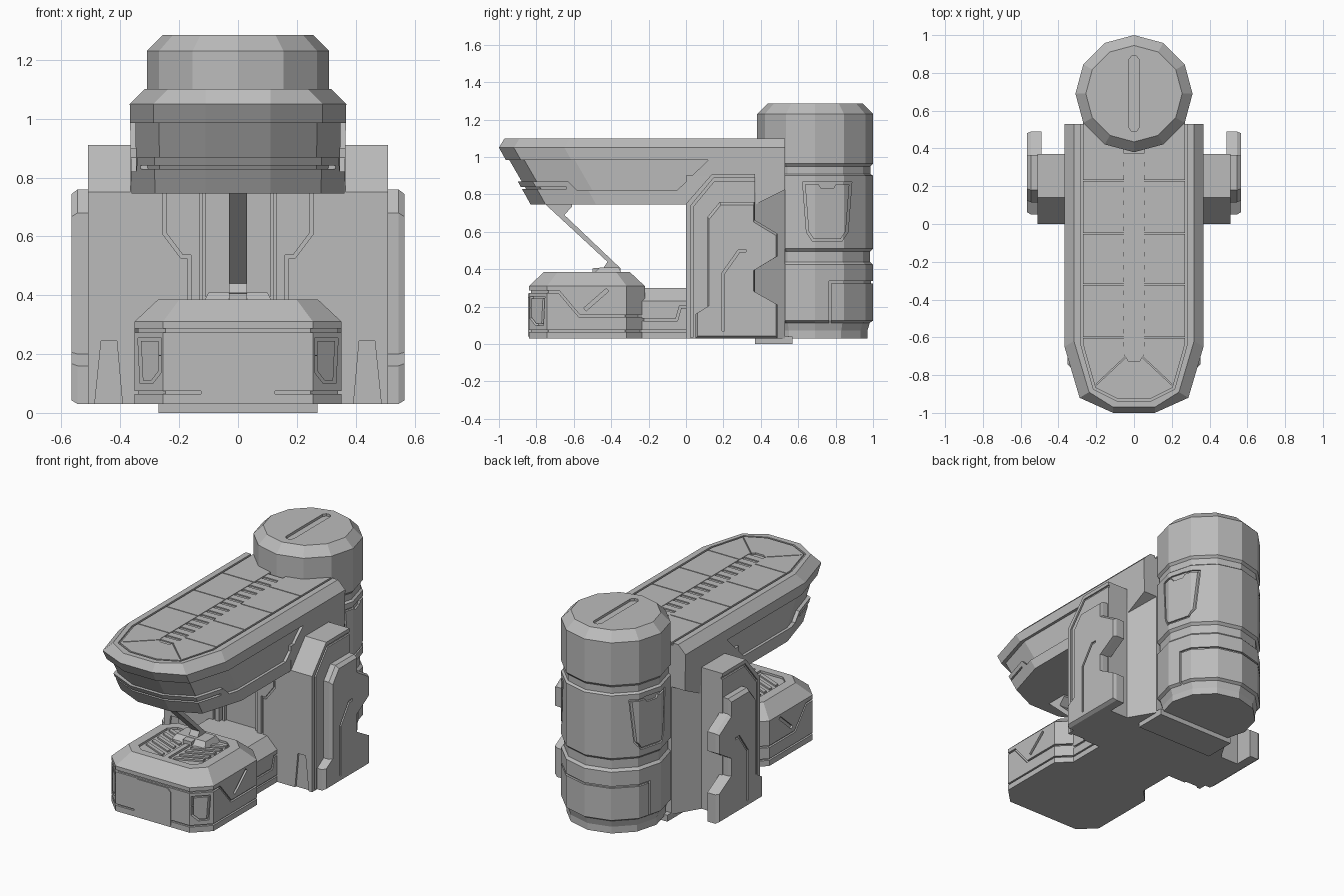
import bpy, bmesh, math
from mathutils import Vector

if "Cube" in bpy.data.objects:
    bpy.data.objects.remove(bpy.data.objects["Cube"])

grey = bpy.data.materials.new("plain_grey")
grey.use_nodes = True
grey.diffuse_color = (0.5, 0.5, 0.5, 1)
grey.node_tree.nodes["Principled BSDF"].inputs["Base Color"].default_value = (0.5, 0.5, 0.5, 1)


def loft(name, rings):
    """Closed solid through a stack of rings with equal point counts."""
    bm = bmesh.new()
    rows = [[bm.verts.new(p) for p in ring] for ring in rings]
    n = len(rows[0])
    for a, b in zip(rows, rows[1:]):
        for i in range(n):
            bm.faces.new((a[i], a[(i + 1) % n], b[(i + 1) % n], b[i]))
    bm.faces.new(rows[0][::-1])
    bm.faces.new(rows[-1])
    bmesh.ops.recalc_face_normals(bm, faces=bm.faces)
    me = bpy.data.meshes.new(name)
    bm.to_mesh(me)
    bm.free()
    me.materials.append(grey)
    ob = bpy.data.objects.new(name, me)
    bpy.context.collection.objects.link(ob)
    return ob


def place(p, axis, d):
    return {"x": (d, *p), "y": (p[0], d, p[1]), "z": (*p, d)}[axis]


def prism(name, pts, axis, a, b):
    return loft(name, [[place(p, axis, d) for p in pts] for d in (a, b)])


def rect(x0, x1, y0, y1):
    return [(x0, y0), (x1, y0), (x1, y1), (x0, y1)]


def mirror(half):
    """Complete a right-hand outline across the centre plane."""
    return half + [(-x, y) for x, y in reversed(half)]


def cut(target, pts, axis, a, b):
    tool = prism("cutter", pts, axis, a, b)
    tool.hide_render = True
    m = target.modifiers.new("cut", "BOOLEAN")
    m.operation, m.solver, m.object = "DIFFERENCE", "EXACT", tool
    me = bpy.data.meshes.new_from_object(target.evaluated_get(bpy.context.evaluated_depsgraph_get()))
    target.modifiers.clear()
    target.data = me
    bpy.data.objects.remove(tool)


def strip(pts, width, closed=False):
    """Outline of a mitred line, for engraved grooves."""
    p = [Vector(q) for q in pts]
    if closed:
        mid, d = (p[0] + p[-1]) / 2, (p[0] - p[-1]).normalized()
        p = [mid + d * 0.001] + p + [mid - d * 0.001]
    left, right = [], []
    for i, q in enumerate(p):
        d0 = (q - p[i - 1]).normalized() if i else (p[1] - q).normalized()
        d1 = (p[i + 1] - q).normalized() if i < len(p) - 1 else d0
        n0, n1 = Vector((-d0.y, d0.x)), Vector((-d1.y, d1.x))
        m = (n0 + n1).normalized()
        off = m * (width / 2 / m.dot(n0))
        left.append(tuple(q + off))
        right.append(tuple(q - off))
    return left + right[::-1]


def groove(target, pts, axis, a, b, width=0.012, closed=False):
    cut(target, strip(pts, width, closed), axis, a, b)


# Upper deck: engraved shell over a slightly smaller core
def deck_ring(z, w, shift, rear):
    half = [(w, rear), (w, shift - 0.65), (w - 0.08, shift - 0.92), (0.11, shift - 1)]
    return [(x, y, z) for x, y in mirror(half)]


deck = loft("deck_shell", [deck_ring(0.745, 0.362, 0.17, 0.53), deck_ring(1.05, 0.368, 0, 0.53),
                           deck_ring(1.1, 0.318, 0.03, 0.53)])
loft("deck_core", [deck_ring(0.755, 0.345, 0.188, 0.36), deck_ring(1.045, 0.35, 0.02, 0.36),
                   deck_ring(1.09, 0.305, 0.05, 0.36)])
cut(deck, [(0.37, 0.745), (0.37, 0.6), (0.7, 0.6), (0.7, 0.91)], "x", -1, 1)
cut(deck, [(-1.1, 0.985), (0.12, 0.985), (-0.05, 0.82), (-0.58, 0.82), (-0.63, 0.87), (-1.1, 0.87)], "x", -1, 1)
groove(deck, [(-1.1, 0.835), (-0.64, 0.835)], "x", -1, 1)
groove(deck, mirror([(0.275, 0.6), (0.275, -0.64), (0.21, -0.87), (0.09, -0.93)]), "z", 1.085, 1.2)
for y in (0.23, -0.05, -0.32, -0.6):
    cut(deck, rect(-0.27, 0.27, y - 0.003, y + 0.003), "z", 1.092, 1.2)
for s in (-1, 1):
    groove(deck, [(s * 0.04, -0.7), (s * 0.2, -0.85)], "z", 1.092, 1.2, 0.006)
cut(deck, mirror([(0.052, 0.45), (0.052, -0.69), (0.03, -0.725)]), "z", 1.08, 1.2)
for i in range(16):
    y = -0.67 + i * 0.068
    prism("deck_rung", rect(-0.052, 0.052, y - 0.022, y + 0.022), "z", 1.08, 1.097)

# Rear tower: twelve-sided turned shape
def tower(name, profile):
    return loft(name, [[(r * math.sin(i * math.pi / 6), 0.69 + r * math.cos(i * math.pi / 6), z)
                        for i in range(12)] for r, z in profile])


drum = tower("tower_shell", [(0.28, 0.03), (0.28, 0.105), (0.31, 0.125), (0.31, 0.425), (0.295, 0.44),
                             (0.295, 0.495), (0.31, 0.51), (0.31, 0.9), (0.297, 0.91), (0.297, 0.95),
                             (0.31, 0.965), (0.31, 1.23), (0.255, 1.285)])
tower("tower_core", [(0.27, 0.04), (0.298, 0.13), (0.298, 0.42), (0.285, 0.45), (0.285, 0.49),
                     (0.298, 0.52), (0.298, 0.89), (0.285, 0.92), (0.298, 0.98), (0.298, 1.22), (0.245, 1.27)])
groove(drum, [(0.63, 0.86), (0.88, 0.86), (0.86, 0.6), (0.83, 0.555), (0.68, 0.555), (0.65, 0.6)],
       "x", -1, 1, 0.012, True)
cut(drum, [(0.7, 0.87), (0.72, 0.835), (0.79, 0.835), (0.81, 0.87)], "x", -1, 1)
groove(drum, [(1.1, 0.33), (0.77, 0.33), (0.77, 0.11)], "x", -1, 1)
cut(drum, mirror([(0.027, 0.51), (0.027, 0.87), (0.012, 0.89)][::-1] + [(0.012, 0.49)]), "z", 1.265, 1.4)
prism("tower_foot", rect(-0.27, 0.27, 0.37, 0.57), "z", 0, 0.04)

# Central body
body = prism("body", mirror([(0.365, 0), (0.365, 0.37), (0.27, 0.53)]), "z", 0.03, 0.9)
cut(body, rect(-0.13, 0.13, 0.3, 0.745), "y", -0.1, 0.04)
for s in (-1, 1):
    groove(body, [(s * x, z) for x, z in [(0.25, 0.76), (0.25, 0.61), (0.19, 0.53), (0.165, 0.53), (0.165, 0.25)]],
           "y", -0.1, 0.012)
    prism("body_rib", rect(s * 0.108, s * 0.12, 0.3, 0.745), "y", 0.02, 0.05)

# Side pods with toothed outer plates
pod_side = [(0, 0.03), (0, 0.75), (0.14, 0.91), (0.37, 0.91), (0.37, 0.03)]
plate_side = [(0.05, 0.03), (0.05, 0.16), (0.115, 0.2), (0.115, 0.68), (0.18, 0.76), (0.365, 0.76),
              (0.365, 0.665), (0.49, 0.59), (0.49, 0.47), (0.365, 0.395), (0.365, 0.28), (0.49, 0.21), (0.49, 0.03)]
for s, side in ((1, "left"), (-1, "right")):
    pod = prism(side + "_pod", pod_side, "x", s * 0.35, s * 0.51)
    groove(pod, [(0.03, 0.035), (0.03, 0.735), (0.15, 0.88), (0.4, 0.88)], "x", s * 0.5, s * 0.7, 0.014)
    cut(pod, [(s * x, z) for x, z in [(0.39, 0), (0.412, 0.245), (0.465, 0.245), (0.49, 0)]], "y", -0.1, 0.012)
    rings = [[(s * 0.49, y, z) for y, z in plate_side], [(s * 0.545, y, z) for y, z in plate_side],
             [(s * 0.566, 0.3 + (y - 0.3) * 0.95, 0.35 + (z - 0.35) * 0.96) for y, z in plate_side]]
    plate = loft(side + "_pod_plate", rings)
    groove(plate, [(0.2, 0.07), (0.2, 0.38), (0.285, 0.5), (0.32, 0.5)], "x", s * 0.556, s * 0.7, 0.014)

# Front console: engraved shell over a core
def console_ring(z, i):
    x, y0, y1, c = 0.352 - i, -0.84 + i, -0.22 - i, 0.097 - i * 0.3
    return [(*p, z) for p in mirror([(x - c, y0), (x, y0 + c), (x, y1 - c), (x - c, y1)])]


console = loft("console_shell", [console_ring(0.03, 0), console_ring(0.31, 0), console_ring(0.385, 0.08)])
loft("console_core", [console_ring(0.035, 0.012), console_ring(0.303, 0.012), console_ring(0.372, 0.09)])
groove(console, [(-1, 0.28), (-0.68, 0.28), (-0.57, 0.15), (0, 0.15)], "x", -1, 1)
groove(console, [(-1, 0.07), (0, 0.07)], "x", -1, 1, 0.01)
groove(console, [(-0.54, 0.185), (-0.42, 0.29)], "x", -1, 1, 0.02)
for s in (-1, 1):
    groove(console, [(s * x, z) for x, z in [(0.265, 0.25), (0.335, 0.25), (0.328, 0.105), (0.292, 0.105), (0.265, 0.14)]],
           "y", -0.95, -0.7, 0.01, True)
    cut(console, [(s * x, y) for x, y in [(0.015, -0.71), (0.17, -0.71), (0.215, -0.67), (0.215, -0.39),
                                          (0.17, -0.35), (0.015, -0.35)]], "z", 0.36, 0.5)
    for i in range(5):
        y = -0.69 + i * 0.056
        prism("console_vent", [(s * 0.04, y), (s * 0.04, y + 0.025), (s * 0.195, y + 0.09), (s * 0.195, y + 0.065)],
              "z", 0.36, 0.382)
prism("console_front_plate", mirror([(0.125, 0.04), (0.125, 0.25), (0.105, 0.27)]), "y", -0.845, -0.82)

# Neck joining console and body
neck = prism("neck_shell", mirror([(0.27, 0.03), (0.27, 0.23), (0.2, 0.3)]), "y", -0.26, 0.02)
prism("neck_core", mirror([(0.26, 0.035), (0.26, 0.225), (0.195, 0.29)]), "y", -0.26, 0.02)
groove(neck, [(-0.3, 0.13), (-0.05, 0.13), (-0.03, 0.2), (0.1, 0.2)], "x", -1, 1)
groove(neck, [(-0.3, 0.07), (0.1, 0.07)], "x", -1, 1, 0.01)

# Slanted strut between console and deck
prism("strut", [(-0.76, 0.755), (-0.61, 0.755), (-0.61, 0.735), (-0.65, 0.69), (-0.35, 0.405), (-0.35, 0.38),
                (-0.5, 0.38), (-0.5, 0.405), (-0.44, 0.41), (-0.42, 0.44)], "x", -0.03, 0.03)
loft("strut_foot", [[(x, y, 0.37) for x, y in rect(-0.12, 0.12, -0.5, -0.34)],
                    [(x, y, 0.41) for x, y in rect(-0.1, 0.1, -0.46, -0.36)]])
